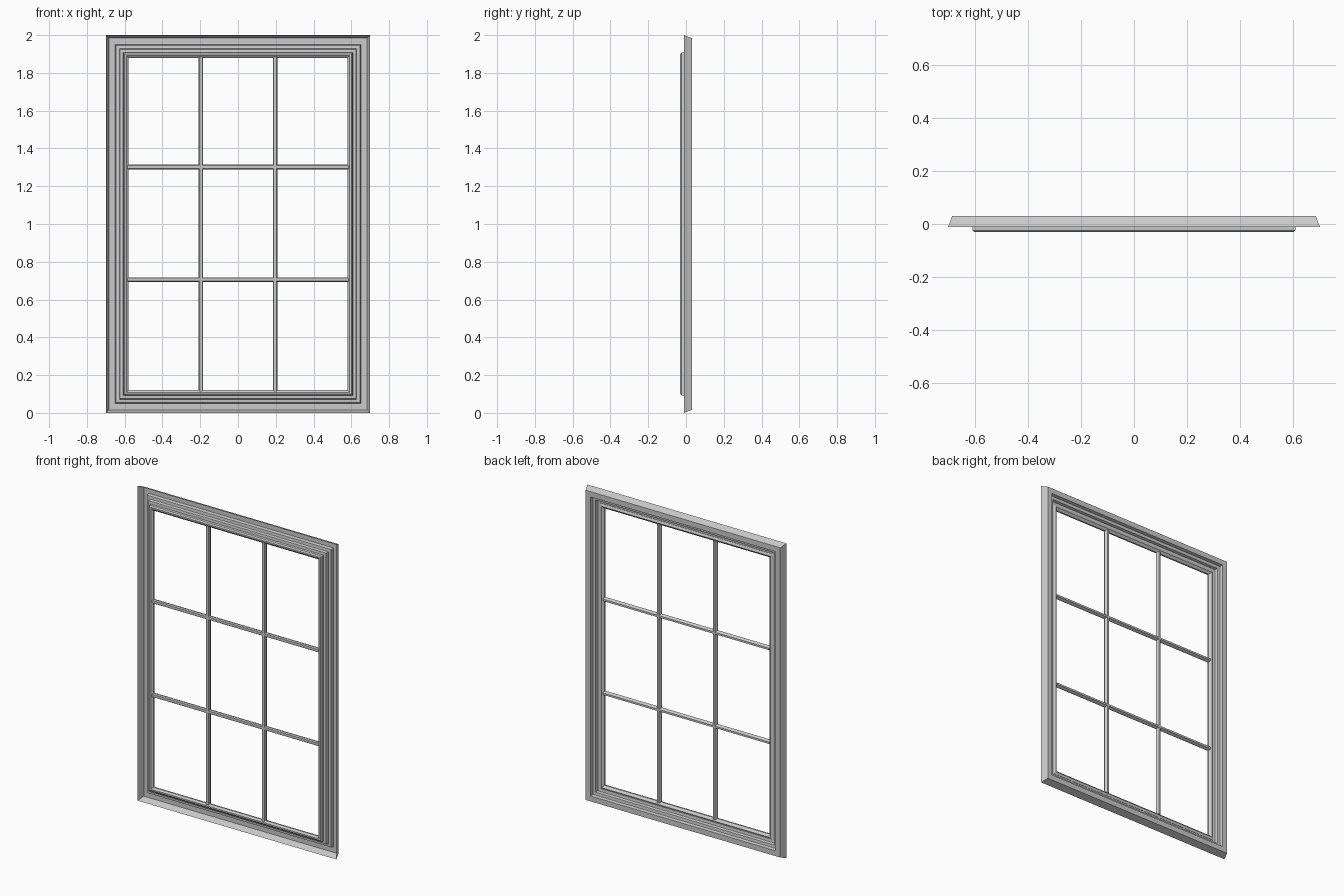
import bpy, bmesh

if "Cube" in bpy.data.objects:
    bpy.data.objects.remove(bpy.data.objects["Cube"])

W, H = 0.70, 2.0      # half width and full height


def finish(name, bm):
    bmesh.ops.recalc_face_normals(bm, faces=bm.faces)
    me = bpy.data.meshes.new(name)
    bm.to_mesh(me)
    bm.free()
    ob = bpy.data.objects.new(name, me)
    bpy.context.collection.objects.link(ob)
    return ob


def ring(name, profile, closed):
    """Mitred rectangular moulding; profile = (inset from outer edge, y)."""
    bm = bmesh.new()
    corners = []
    for sx, top in ((-1, 0), (1, 0), (1, 1), (-1, 1)):
        corners.append([bm.verts.new((sx * (W - d), y, H - d if top else d))
                        for d, y in profile])
    n = len(profile)
    for i in range(4):
        a, b = corners[i], corners[(i + 1) % 4]
        for j in range(n if closed else n - 1):
            k = (j + 1) % n
            bm.faces.new((a[j], b[j], b[k], a[k]))
    return finish(name, bm)


def bar(name, profile, start, end, vertical, pos):
    """Glazing bar; profile = (offset across the bar, y)."""
    bm = bmesh.new()
    ends = []
    for t in (start, end):
        ends.append([bm.verts.new((pos + o, y, t) if vertical else (t, y, pos + o))
                     for o, y in profile])
    n = len(profile)
    for j in range(n):
        k = (j + 1) % n
        bm.faces.new((ends[0][j], ends[0][k], ends[1][k], ends[1][j]))
    for e in ends:
        bm.faces.new(e)
    return finish(name, bm)


# outer frame: splayed rim, flat back face, stepped reveal
ring("outer_frame", [(0, -0.011), (0.016, 0.031), (0.050, 0.031), (0.054, 0.012),
                     (0.072, 0.010), (0.076, -0.006), (0.093, -0.008)], False)

# sash: raised moulding towards the front
ring("sash", [(0.092, -0.006), (0.093, -0.024), (0.100, -0.031), (0.109, -0.031),
              (0.120, -0.022), (0.120, -0.012), (0.106, 0.0)], True)

# glazing bars: three by three panes
section = [(-0.008, -0.027), (0.008, -0.027), (0.013, -0.020),
           (0.013, -0.013), (0.006, 0.0), (-0.006, 0.0),
           (-0.013, -0.013), (-0.013, -0.020)]
for s in (-1, 1):
    side = "left" if s < 0 else "right"
    level = "lower" if s < 0 else "upper"
    bar("vertical_bar_" + side, section, 0.115, H - 0.115, True, s * 0.197)
    bar("horizontal_bar_" + level, section, -W + 0.115, W - 0.115, False, 1.003 + s * 0.298)
